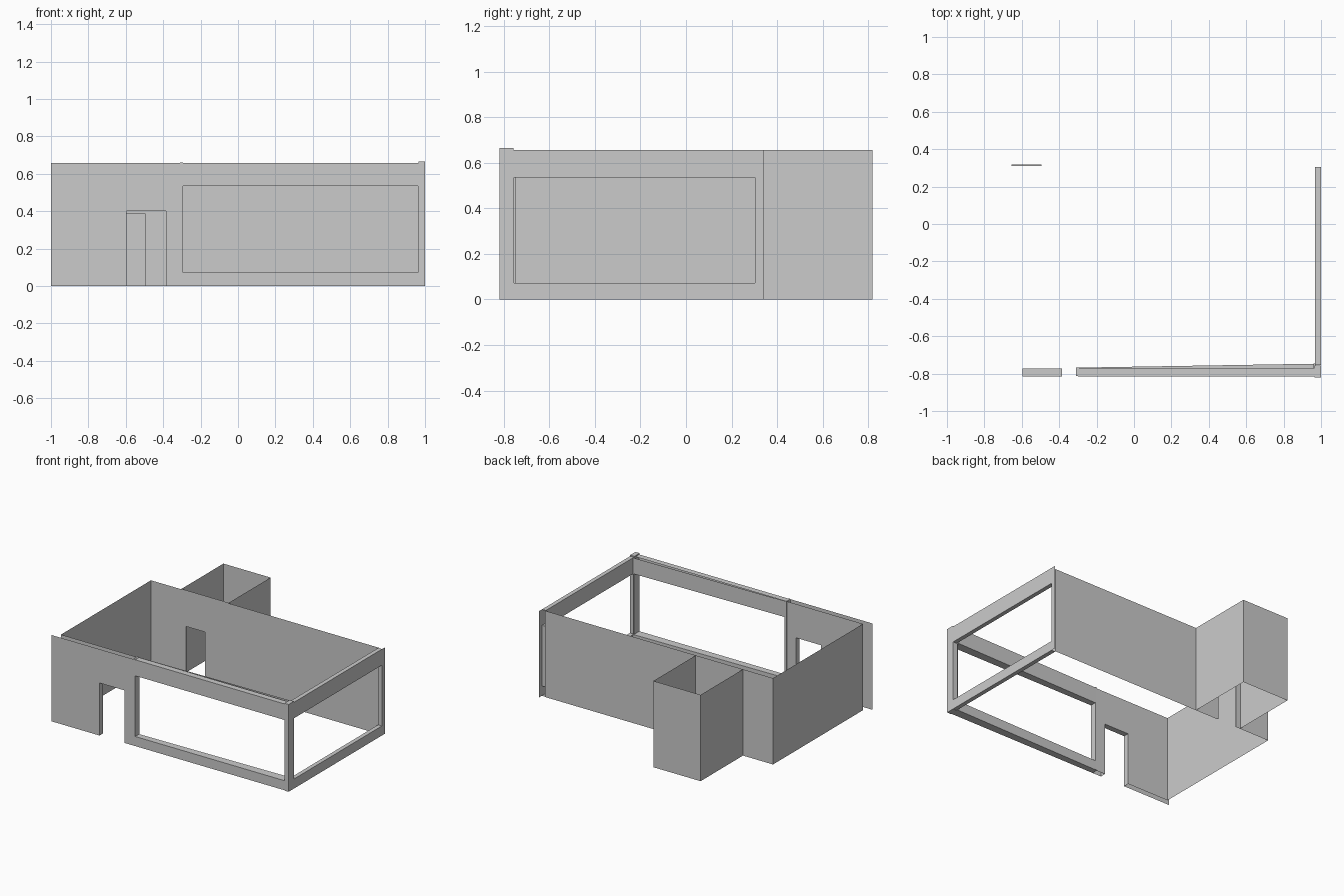
import bpy

if "Cube" in bpy.data.objects:
    bpy.data.objects.remove(bpy.data.objects["Cube"])

H = 0.657  # wall height


def make(name, faces):
    verts = [p for f in faces for p in f]
    idx, n = [], 0
    for f in faces:
        idx.append(range(n, n + len(f)))
        n += len(f)
    me = bpy.data.meshes.new(name)
    me.from_pydata(verts, [], [list(i) for i in idx])
    ob = bpy.data.objects.new(name, me)
    bpy.context.collection.objects.link(ob)
    return ob


def at(line, u):
    """Plan point on a line where its dominant axis equals u."""
    (ax, ay), (bx, by) = line
    if abs(bx - ax) > abs(by - ay):
        return (u, ay + (by - ay) * (u - ax) / (bx - ax))
    return (ax + (bx - ax) * (u - ay) / (by - ay), u)


def ends(line):
    a, b = line
    k = 0 if abs(b[0] - a[0]) > abs(b[1] - a[1]) else 1
    return a[k], b[k]


def sheet(line, hole=None):
    """Quads of an upright sheet around an optional opening."""
    u0, u1 = ends(line)
    h = hole or (u1, u1, 0, 0)
    rects = [(u0, h[0], 0, H), (h[1], u1, 0, H),
             (h[0], h[1], 0, h[2]), (h[0], h[1], h[3], H)]
    out = []
    for a, b, z0, z1 in rects:
        if b - a > 1e-4 and z1 - z0 > 1e-4:
            p, q = at(line, a), at(line, b)
            out.append([(*p, z0), (*q, z0), (*q, z1), (*p, z1)])
    return out


def reveal(o, i, hole):
    """Inner faces of an opening between an outer and an inner sheet."""
    a, b, z0, z1 = hole
    path = [(a, z0), (a, z1), (b, z1), (b, z0)]
    if z0 > 0:
        path.append((a, z0))
    return [[(*at(o, u), z), (*at(o, v), w), (*at(i, v), w), (*at(i, u), z)]
            for (u, z), (v, w) in zip(path, path[1:])]


def cap(o, i, a, b, z):
    return [[(*at(o, a), z), (*at(o, b), z), (*at(i, b), z), (*at(i, a), z)]]


def box(name, x0, x1, y0, y1, z1):
    bpy.ops.mesh.primitive_cube_add(size=1, location=((x0 + x1) / 2, (y0 + y1) / 2, z1 / 2))
    ob = bpy.context.object
    ob.name = name
    ob.scale = (x1 - x0, y1 - y0, z1)


# Front wall, doorway half: two sheets joined at the doorway
door = (-0.595, -0.385, 0, 0.40)
fo = ((-1, -0.815), (-0.3, -0.815))
fi = ((-0.95, -0.772), (-0.3, -0.772))
make("front_door_wall", sheet(fo, door) + sheet(fi, door) + reveal(fo, fi, door))

# Front wall, window half: inner sheet slightly splayed
win = (-0.295, 0.963, 0.073, 0.535)
wo = ((-0.3, -0.815), (1, -0.815))
wi = ((-0.3, -0.768), (0.97, -0.747))
make("front_window_wall", sheet(wo, win) + sheet(wi, win) + reveal(wo, wi, win)
     + cap(wo, ((-0.3, -0.77), (1, -0.77)), -0.3, 0.99, H) + cap(wo, wi, -0.3, 0.97, 0))

# Right window wall
side = (-0.755, 0.302, 0.073, 0.535)
ro = ((1, -0.815), (1, 0.34))
ri = ((0.968, -0.755), (0.968, 0.31))
make("right_window_wall", sheet(ro, side) + sheet(ri, side) + reveal(ro, ri, side)
     + cap(ro, ri, -0.755, 0.305, H) + cap(ro, ri, -0.755, 0.305, 0))

# Posts
box("corner_post", 0.965, 1.0, -0.82, -0.757, 0.665)
box("middle_post", -0.31, -0.295, -0.814, -0.766, 0.66)

# Left and back walls of the main room, thin doorway into the annex
make("left_wall", sheet(((-0.95, -0.772), (-0.95, 0.31))))
back_door = (-0.655, -0.495, 0, 0.385)
bo = ((-0.95, 0.31), (0.97, 0.31))
ai = ((-0.697, 0.317), (-0.3, 0.317))
make("back_wall", sheet(bo, back_door) + reveal(bo, ai, back_door))

# Annex room behind
make("annex_walls", sheet(ai, back_door)
     + sheet(((-0.697, 0.31), (-0.697, 0.82)))
     + sheet(((-0.697, 0.82), (-0.3, 0.82)))
     + sheet(((-0.3, 0.31), (-0.3, 0.82))))
